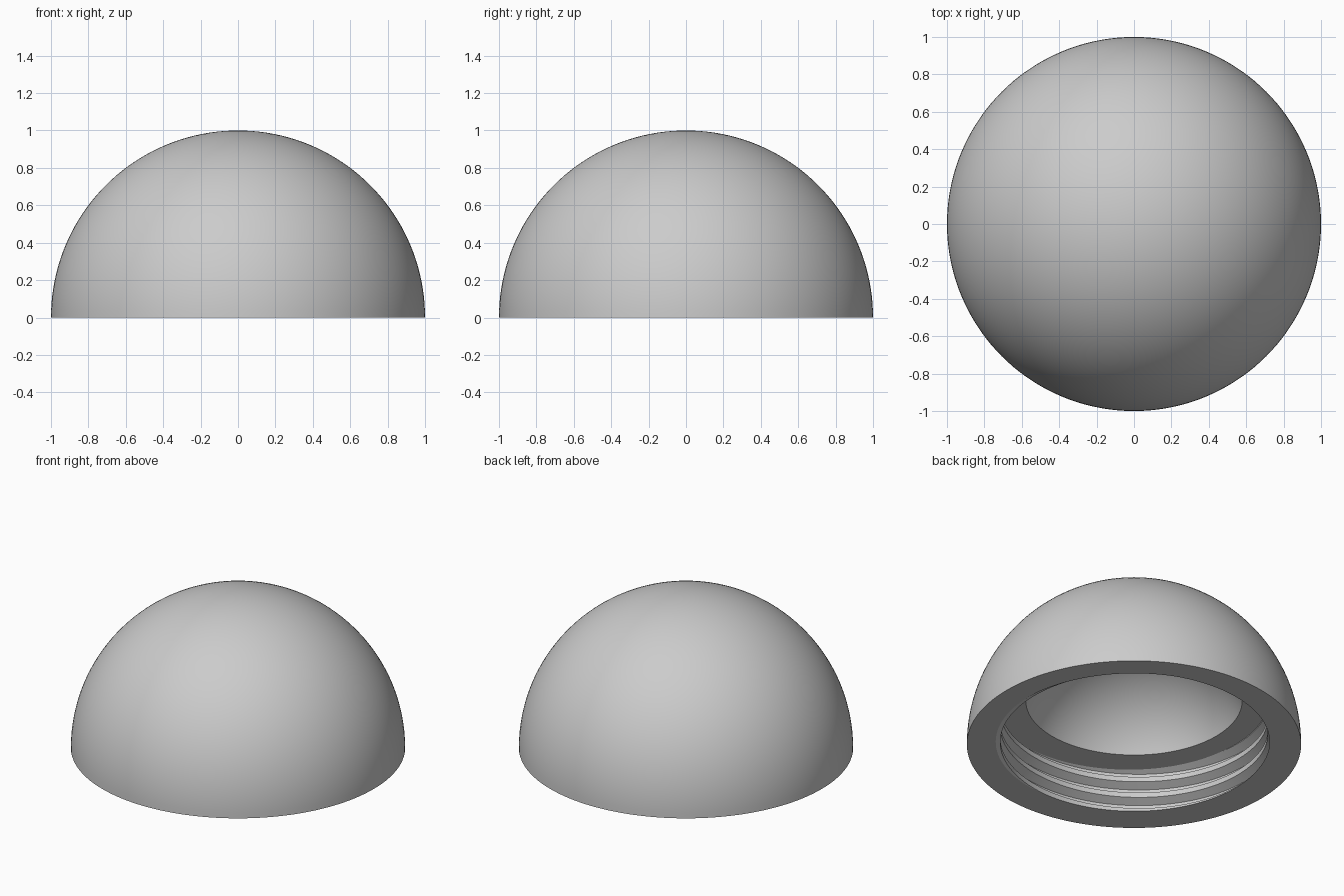
import bpy, bmesh, math

cube = bpy.data.objects.get("Cube")
if cube:
    bpy.data.objects.remove(cube, do_unlink=True)

SEGMENTS = 144
RINGS = 40
BORE, ROOT = 0.80, 0.85          # thread crest and root radii
SHELF_Z, HOLE = 0.30, 0.647      # shelf height and hole radius
PITCH, FLANK, FLAT = 0.108, 0.028, 0.0095
START = math.radians(35)         # where the groove centre meets the rim
HOLLOW = math.hypot(HOLE, SHELF_Z)

# Material
grey = bpy.data.materials.new("plain_grey")
grey.use_nodes = True
colour = (0.6, 0.6, 0.6, 1)
grey.diffuse_color = colour
grey.node_tree.nodes["Principled BSDF"].inputs["Base Color"].default_value = colour


def thread_radius(z, centre):
    """Radius of the threaded bore at height z for a groove centred at centre."""
    offset = abs((z - centre + PITCH / 2) % PITCH - PITCH / 2)
    depth = min(1, max(0, (FLAT + FLANK - offset) / FLANK))
    return BORE + (ROOT - BORE) * depth


def dome(radius, start, end):
    """Arc of (radius, height) points between two elevations."""
    angles = [start + (end - start) * i / RINGS for i in range(RINGS + 1)]
    return [(radius * math.cos(a), radius * math.sin(a)) for a in angles]


def section(angle):
    """Outer dome, rim, right-handed thread, shelf and hollow at one angle."""
    base = PITCH * (angle - START) / math.tau
    thread = []
    for turn in range(-2, 6):
        for step in (-FLAT - FLANK, -FLAT, FLAT, FLAT + FLANK):
            z = min(SHELF_Z, max(0, base + turn * PITCH + step))
            thread.append((thread_radius(z, base), z))
    return (dome(1, math.pi / 2, 0) + thread
            + dome(HOLLOW, math.asin(SHELF_Z / HOLLOW), math.pi / 2))


# Sweep the section round the axis
bm = bmesh.new()
columns = []
for i in range(SEGMENTS + 1):
    a = math.tau * i / SEGMENTS
    columns.append([bm.verts.new((r * math.cos(a), r * math.sin(a), z))
                    for r, z in section(a)])
for left, right in zip(columns, columns[1:]):
    for j in range(len(left) - 1):
        bm.faces.new((left[j], left[j + 1], right[j + 1], right[j]))

# The ends of the sweep meet one turn apart, so merge the seam and the poles
bmesh.ops.remove_doubles(bm, verts=bm.verts[:], dist=0.00005)
bmesh.ops.recalc_face_normals(bm, faces=bm.faces[:])

mesh = bpy.data.meshes.new("threaded_dome")
bm.to_mesh(mesh)
bm.free()
mesh.materials.append(grey)
shell = bpy.data.objects.new("threaded_dome", mesh)
bpy.context.collection.objects.link(shell)

bpy.ops.object.select_all(action="DESELECT")
shell.select_set(True)
bpy.context.view_layer.objects.active = shell
bpy.ops.object.shade_smooth_by_angle(angle=math.radians(25))
